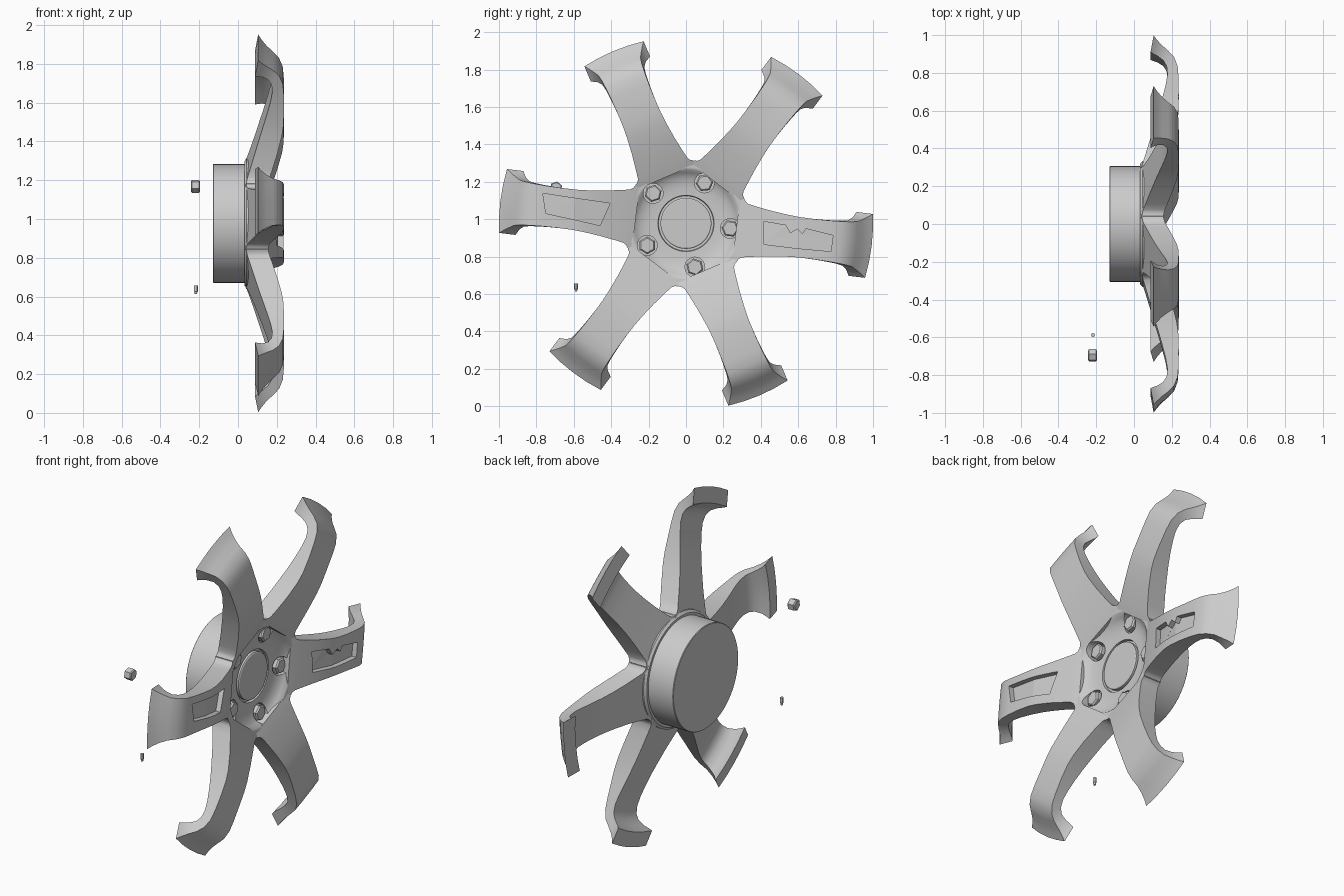
import bpy, bmesh
from math import cos, sin, pi, radians
from mathutils import Matrix

if "Cube" in bpy.data.objects:
    bpy.data.objects.remove(bpy.data.objects["Cube"])

CENTRE_Z = 0.977
mat = bpy.data.materials.new("light_grey_metal")
mat.use_nodes = True
mat.diffuse_color = (0.6, 0.6, 0.6, 1)
mat.node_tree.nodes["Principled BSDF"].inputs["Base Color"].default_value = (0.6, 0.6, 0.6, 1)


def make(name, bm, loc=(0, 0, CENTRE_Z), turn=0, smooth=True):
    bmesh.ops.recalc_face_normals(bm, faces=bm.faces)
    mesh = bpy.data.meshes.new(name)
    bm.to_mesh(mesh)
    bm.free()
    mesh.materials.append(mat)
    ob = bpy.data.objects.new(name, mesh)
    bpy.context.collection.objects.link(ob)
    ob.location = loc
    ob.rotation_euler.x = turn
    if smooth:
        bpy.ops.object.select_all(action="DESELECT")
        ob.select_set(True)
        bpy.context.view_layer.objects.active = ob
        bpy.ops.object.shade_smooth_by_angle(angle=radians(30))
    return ob


def loft(rings):
    """Skin closed rings of equal length and cap both ends."""
    bm = bmesh.new()
    loops = [[bm.verts.new(p) for p in ring] for ring in rings]
    n = len(loops[0])
    for a, b in zip(loops, loops[1:]):
        for i in range(n):
            j = (i + 1) % n
            bm.faces.new((a[i], a[j], b[j], b[i]))
    bm.faces.new(loops[0])
    bm.faces.new(loops[-1])
    return bm


def lathe(profile, sides):
    """Turn (x, radius) points round the x axis."""
    return loft([[(x, r * cos(2 * pi * i / sides), r * sin(2 * pi * i / sides))
                  for i in range(sides)] for x, r in profile])


def cut(ob, cutter):
    cutter.hide_render = True
    cutter.hide_set(True)
    cutter.display_type = "WIRE"
    mod = ob.modifiers.new("cut", "BOOLEAN")
    mod.operation = "DIFFERENCE"
    mod.solver = "EXACT"
    mod.object = cutter


# Spokes: front distance, front x, back distance, back x, half width, end rounding
STATIONS = [
    (.27, .147, .27, .035, .172, 0), (.295, .156, .295, .042, .168, 0),
    (.303, .159, .303, .045, .154, 0), (.318, .164, .318, .049, .144, 0),
    (.36, .178, .36, .062, .136, 0), (.45, .205, .44, .086, .122, 0),
    (.54, .227, .53, .112, .112, 0), (.6, .235, .59, .13, .108, 0),
    (.68, .237, .66, .15, .107, 0), (.77, .236, .73, .168, .109, 0),
    (.83, .231, .785, .177, .112, .2), (.88, .212, .83, .173, .116, .4),
    (.915, .18, .862, .155, .122, .6), (.945, .147, .886, .125, .138, .8),
    (.975, .122, .9, .102, .155, 1), (1.0, .104, .912, .088, .172, 1),
]
SPREAD = (-1, -.5, 0, .5, 1)


def spoke_mesh():
    rings = []
    for fs, fx, bs, bx, hw, bend in STATIONS:
        curve = lambda w: bend * (w * hw) ** 2 / 2
        front = [(fx, fs - curve(w), w * hw) for w in SPREAD]
        back = [(bx, bs - curve(w), w * hw) for w in reversed(SPREAD)]
        rings.append(front + back)
    return loft(rings)


def front_x(s):
    for a, b in zip(STATIONS, STATIONS[1:]):
        if a[0] <= s <= b[0]:
            return a[1] + (b[1] - a[1]) * (s - a[0]) / (b[0] - a[0])


# Pocket outlines as (distance, offset across the spoke)
POCKETS = {
    2: [(.413, .061), (.53, .055), (.56, .016), (.595, .043), (.625, .02),
        (.64, .05), (.788, .032), (.787, -.054), (.6, -.06), (.427, -.06)],
    5: [(.416, -.057), (.6, -.061), (.779, -.066), (.75, .038), (.6, .052), (.455, .067)],
}
for k in range(6):
    angle = radians(113 - 60 * k)
    spoke = make(f"spoke_{k + 1}", spoke_mesh(), turn=angle)
    if k in POCKETS:
        outline = POCKETS[k]
        bm = loft([[(front_x(s) - .03, s, w) for s, w in outline],
                   [(.3, s, w) for s, w in outline]])
        bmesh.ops.triangulate(bm, faces=bm.faces)
        cut(spoke, make(f"pocket_cutter_{k + 1}", bm, turn=angle, smooth=False))

# Hub with dished front
hub = make("hub", lathe([(.033, .32), (.045, .333), (.146, .333), (.15, .3), (.146, .288),
                         (.128, .272), (.113, .25), (.103, .22), (.098, .19), (.096, .15),
                         (.08, .147), (.08, .1)], 72))

# Bolt holes and hexagonal bolts
holes = bmesh.new()
for k in range(5):
    a = radians(-6.5 + 72 * k)
    y, z = .238 * cos(a), .238 * sin(a)
    hole = lathe([(.07, .053), (.3, .053)], 24)
    hole.transform(Matrix.Translation((0, y, z)))
    temp = bpy.data.meshes.new("temp")
    hole.to_mesh(temp)
    hole.free()
    holes.from_mesh(temp)
    bpy.data.meshes.remove(temp)
    make(f"bolt_{k + 1}", lathe([(.06, .047), (.112, .047), (.12, .039)], 6),
         loc=(0, y, CENTRE_Z + z), turn=a, smooth=False)
cut(hub, make("bolt_hole_cutter", holes, smooth=False))

# Centre cap and rear mounting drum
make("centre_cap", lathe([(.07, .136), (.098, .136), (.102, .13)], 48))
make("mounting_drum", lathe([(-.13, .303), (-.127, .306), (.036, .306)], 64))

# Loose nut and valve
make("loose_nut", lathe([(-.243, .026), (-.238, .034), (-.202, .034), (-.197, .028)], 6),
     loc=(0, -.695, 1.168), turn=radians(20), smooth=False)
valve = lathe([(-.023, .006), (-.012, .007), (-.008, .01), (.022, .01)], 12)
valve.transform(Matrix.Rotation(-pi / 2, 4, "Y"))
make("loose_valve", valve, loc=(-.217, -.588, .635))
